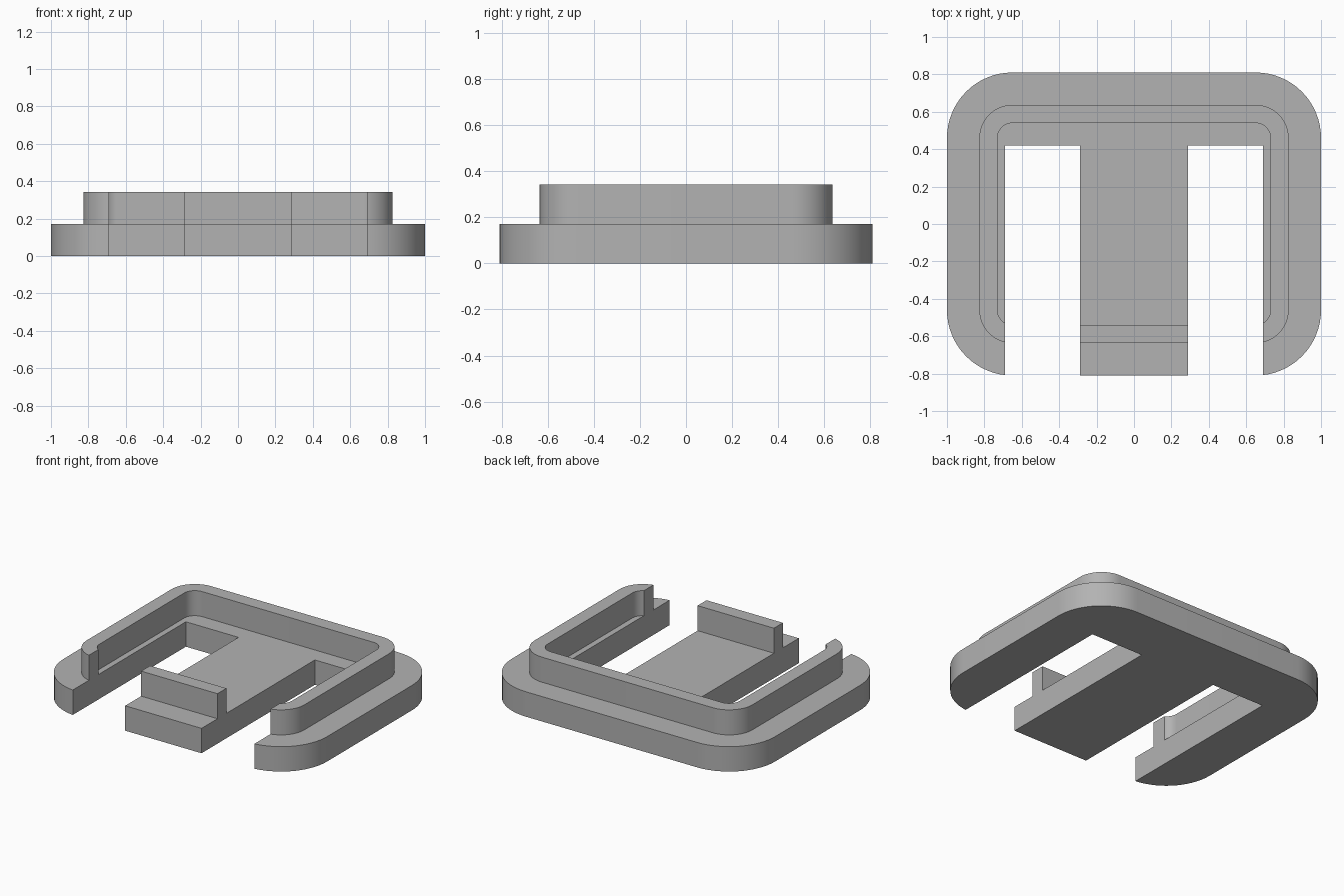
import bpy
import bmesh
import math

cube = bpy.data.objects.get("Cube")
if cube:
    bpy.data.objects.remove(cube, do_unlink=True)

HALF_X, HALF_Y, RADIUS = 1.0, 0.81, 0.35
BASE_TOP, RIM_TOP = 0.171, 0.343

grey = bpy.data.materials.new("plain grey")
grey.use_nodes = True
colour = (0.45, 0.45, 0.45, 1)
grey.diffuse_color = colour
grey.node_tree.nodes["Principled BSDF"].inputs["Base Color"].default_value = colour


def prism(name, outline, z0, z1):
    """Extrude a flat outline from z0 to z1."""
    bm = bmesh.new()
    face = bm.faces.new([bm.verts.new((x, y, z0)) for x, y in outline])
    top = bmesh.ops.extrude_face_region(bm, geom=[face])
    verts = [v for v in top["geom"] if isinstance(v, bmesh.types.BMVert)]
    bmesh.ops.translate(bm, verts=verts, vec=(0, 0, z1 - z0))
    bmesh.ops.recalc_face_normals(bm, faces=bm.faces)
    mesh = bpy.data.meshes.new(name)
    bm.to_mesh(mesh)
    bm.free()
    mesh.materials.append(grey)
    obj = bpy.data.objects.new(name, mesh)
    bpy.context.collection.objects.link(obj)
    return obj


def rounded(inset, steps=16):
    """Rounded rectangle, inset concentrically from the base edge."""
    cx, cy, r = HALF_X - RADIUS, HALF_Y - RADIUS, RADIUS - inset
    points = []
    for quarter, (sx, sy) in enumerate([(1, 1), (-1, 1), (-1, -1), (1, -1)]):
        for i in range(steps + 1):
            a = (quarter + i / steps) * math.pi / 2
            points.append((sx * cx + r * math.cos(a), sy * cy + r * math.sin(a)))
    return points


def combine(target, other, operation):
    mod = target.modifiers.new(other.name, "BOOLEAN")
    mod.operation = operation
    mod.solver = "EXACT"
    mod.object = other
    bpy.context.view_layer.objects.active = target
    bpy.ops.object.modifier_apply(modifier=mod.name)
    bpy.data.objects.remove(other, do_unlink=True)


# Base plate with a raised rim around a shallow pocket
body = prism("slotted_base_with_rim", rounded(0), 0, BASE_TOP)
combine(body, prism("rim", rounded(0.173), 0.08, RIM_TOP), "UNION")
combine(body, prism("pocket", rounded(0.27), BASE_TOP, 0.6), "DIFFERENCE")

# Two slots open to the front, leaving a central tongue
for side in (-1, 1):
    slot = [(side * x, y) for x, y in [(0.29, -1), (0.69, -1), (0.69, 0.42), (0.29, 0.42)]]
    combine(body, prism("slot", slot, -0.2, 0.6), "DIFFERENCE")

# Smooth corners, sharp edges
bpy.ops.object.select_all(action="DESELECT")
body.select_set(True)
bpy.context.view_layer.objects.active = body
bpy.ops.object.shade_smooth_by_angle(angle=math.radians(30))
